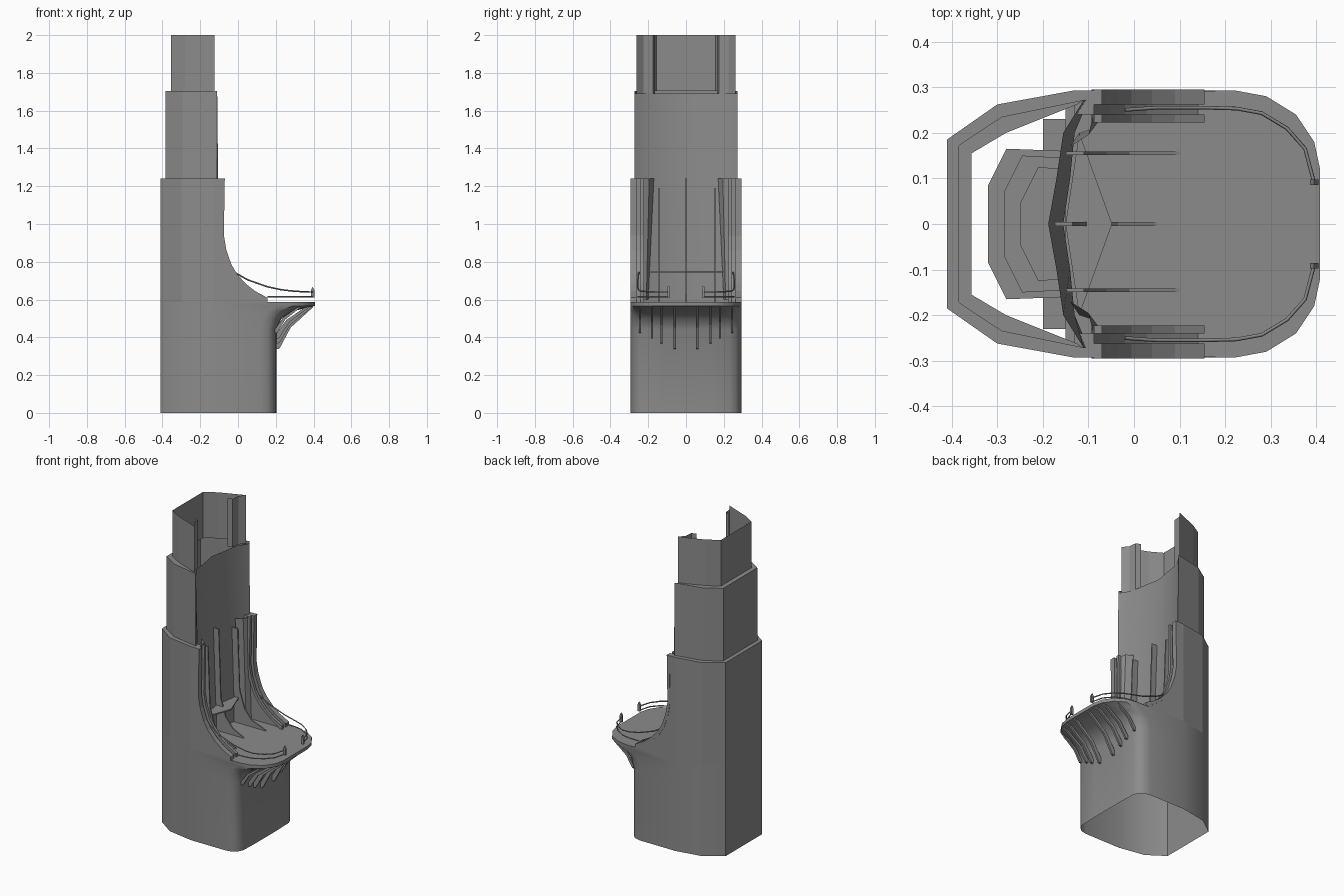
import bpy, bmesh

if "Cube" in bpy.data.objects:
    bpy.data.objects.remove(bpy.data.objects["Cube"])

# Dark grey finish shared by all parts
dark = bpy.data.materials.new("dark_grey")
dark.diffuse_color = (.26, .26, .26, 1)
dark.use_nodes = True
dark.node_tree.nodes["Principled BSDF"].inputs["Base Color"].default_value = dark.diffuse_color


def make(name, verts, faces, smooth=False):
    me = bpy.data.meshes.new(name)
    bm = bmesh.new()
    vs = [bm.verts.new(v) for v in verts]
    for f in faces:
        bm.faces.new([vs[i] for i in f])
    bmesh.ops.remove_doubles(bm, verts=bm.verts, dist=1e-5)
    bmesh.ops.recalc_face_normals(bm, faces=bm.faces)
    bm.to_mesh(me)
    bm.free()
    me.materials.append(dark)
    ob = bpy.data.objects.new(name, me)
    bpy.context.collection.objects.link(ob)
    if smooth:
        bpy.context.view_layer.objects.active = ob
        ob.select_set(True)
        bpy.ops.object.shade_smooth_by_angle(angle=0.6)
        ob.select_set(False)
    return ob


def mirrored(half):
    # half outline on +y, continued back along -y
    return half + [(x, -y) for x, y in reversed(half)]


def loft(name, rows, closed, smooth=False):
    # rows: list of (outline, z)
    n = len(rows[0][0])
    verts = [(x, y, z) for pts, z in rows for x, y in pts]
    faces = []
    for r in range(len(rows) - 1):
        for i in range(n if closed else n - 1):
            j = (i + 1) % n
            faces.append((r * n + i, r * n + j, (r + 1) * n + j, (r + 1) * n + i))
    return make(name, verts, faces, smooth)


def prism(name, n, verts):
    faces = [tuple(range(n)), tuple(range(2 * n - 1, n - 1, -1))]
    faces += [(i, (i + 1) % n, n + (i + 1) % n, n + i) for i in range(n)]
    return make(name, verts, faces)


def slab_y(name, profile, y0, y1):
    # xz profile extruded along y
    return prism(name, len(profile), [(x, y, z) for y in (y0, y1) for x, z in profile])


def slab_z(name, outline, z0, z1):
    # xy outline extruded along z
    return prism(name, len(outline), [(x, y, z) for z in (z0, z1) for x, y in outline])


def tube(name, pts, r):
    cu = bpy.data.curves.new(name, 'CURVE')
    cu.dimensions = '3D'
    cu.bevel_depth = r
    cu.bevel_resolution = 0
    cu.use_fill_caps = True
    cu.materials.append(dark)
    sp = cu.splines.new('POLY')
    sp.points.add(len(pts) - 1)
    for p, c in zip(sp.points, pts):
        p.co = (*c, 1)
    ob = bpy.data.objects.new(name, cu)
    bpy.context.collection.objects.link(ob)
    return ob


# Lower body flaring into the balcony rim, open underneath
back = [(-.41, .185), (-.30, .262), (-.13, .293)]
low = back + [(.12, .293), (.16, .284), (.185, .264), (.2, .23), (.204, .12)]
rim = back + [(.22, .293), (.29, .28), (.355, .24), (.395, .18), (.408, .12)]


def mix(t):
    return mirrored([(a[0] + (b[0] - a[0]) * t, a[1] + (b[1] - a[1]) * t)
                     for a, b in zip(low, rim)])


loft("lower_body", [(mix(0), 0), (mix(0), .44), (mix(.13), .50), (mix(.42), .538),
                    (mix(1), .567), (mix(1), .588)], True, True)

# Balcony floor
floor = mirrored([(-.15, .285)] + rim[3:])
make("balcony_floor", [(x, y, .588) for x, y in floor], [tuple(range(len(floor)))])

# Stepped rear shell, open at the front and the top
u1 = mirrored(back[::-1])
u2 = mirrored([(-.11, .272), (-.29, .235), (-.385, .172)])
u3 = mirrored([(-.125, .262), (-.28, .2), (-.356, .155)])
loft("tower_shell", [(u1, .588), (u1, 1.24), (u2, 1.24), (u2, 1.705), (u3, 1.705), (u3, 2)], False)

# Recessed facade between the side walls
f_top = mirrored([(-.11, .272), (-.155, .2), (-.17, .1), (-.188, 0)])
f_low = mirrored([(-.1, .272), (-.13, .2), (-.14, .1), (-.155, 0)])
loft("facade", [(f_low, .588), (f_low, .75), (f_top, 1.69)], False, True)

# Sweeping side walls with a raised edge band and inner trim ridges
sweep = [(-.07, 1.24), (-.075, .94), (-.062, .865), (-.035, .785), (-.005, .735),
         (.04, .685), (.09, .645), (.155, .61), (.155, .588)]
band_in = [(-.088, 1.24), (-.093, .94), (-.08, .858), (-.052, .775), (-.02, .722),
           (.028, .67), (.08, .63), (.14, .588)]
for s in (1, -1):
    slab_y("side_wall", [(-.13, .588), (-.13, 1.24)] + band_in, s * .293, s * .262)
    slab_y("side_edge_band", sweep + band_in[::-1], s * .295, s * .262)
    slab_y("inner_side_wall", [(-.13, .588), (-.13, 1.24)] + band_in, s * .262, s * .24)
    slab_y("side_ridge", sweep + band_in[::-1], s * .24, s * .222)
    # angled pilaster beside the facade
    make("facade_pilaster",
         [(-.14, s * .17, 1.24), (-.10, s * .195, 1.24), (-.09, s * .235, 1.24),
          (-.12, s * .2, .6), (-.09, s * .21, .6), (-.07, s * .235, .6)],
         [(0, 1, 4, 3), (1, 2, 5, 4)])
    # folded jambs at the front of the top tier
    jamb = [(-.125, s * .262), (-.155, s * .225), (-.16, s * .175), (-.19, s * .163)]
    loft("top_jamb", [(jamb, 1.69), (jamb, 2)], False)

# Curved fins on the facade
for y, top, tip, x0 in ((0, 1.24, .05, -.155), (.155, 1.19, .10, -.13), (-.145, 1.19, .10, -.13)):
    fin = [(x0 - .02, .588), (x0 - .03, top), (x0 + .02, top), (x0 + .035, .8),
           (x0 + .07, .69), (x0 + .12, .63), (tip, .588)]
    slab_y("facade_fin", fin, y - .004, y + .004)

# Pointed canopy above the doorway
slab_z("door_canopy", [(-.12, .2), (-.048, 0), (-.12, -.2), (-.15, 0)], .742, .75)

# Stepped core behind the facade
for x, y, z in ((-.32, .165, .63), (-.285, .15, .67), (-.25, .125, .71)):
    slab_z("inner_core", mirrored([(-.15, y - .005), (x + .04, y), (x, y - .08)]), .588, z)
slab_z("core_side_block", [(-.2, .23), (-.15, .23), (-.15, -.23), (-.2, -.23)], .588, .62)

# Railings, end posts and under-balcony struts
plan = [(.155, .255), (.225, .253), (.28, .243), (.335, .21), (.375, .165), (.395, .09)]
for s in (1, -1):
    tube("upper_rail", [(-.02, s * .25, .745), (.05, s * .255, .705)] +
         [(x, s * y, z) for (x, y), z in zip(plan, (.668, .653, .646, .642, .64, .64))], .004)
    tube("lower_rail", [(x, s * y, .614) for x, y in plan], .004)
    slab_y("rail_post", [(.386, .61), (.404, .61), (.404, .65), (.395, .668), (.386, .65)],
           s * .085, s * .097)
    for y, z, xo, xi in ((.06, .34, .40, .204), (.13, .37, .395, .204),
                         (.18, .395, .38, .203), (.243, .425, .335, .197)):
        dx, dz = xo - xi, .562 - z
        pts = [(0, -.012), (.08, .0), (.38, .5), (1, 1), (.88, 1), (.3, .58), (0, .15)]
        slab_y("balcony_strut", [(xi + a * dx, z + b * dz) for a, b in pts],
               s * (y - .006), s * (y + .006))
